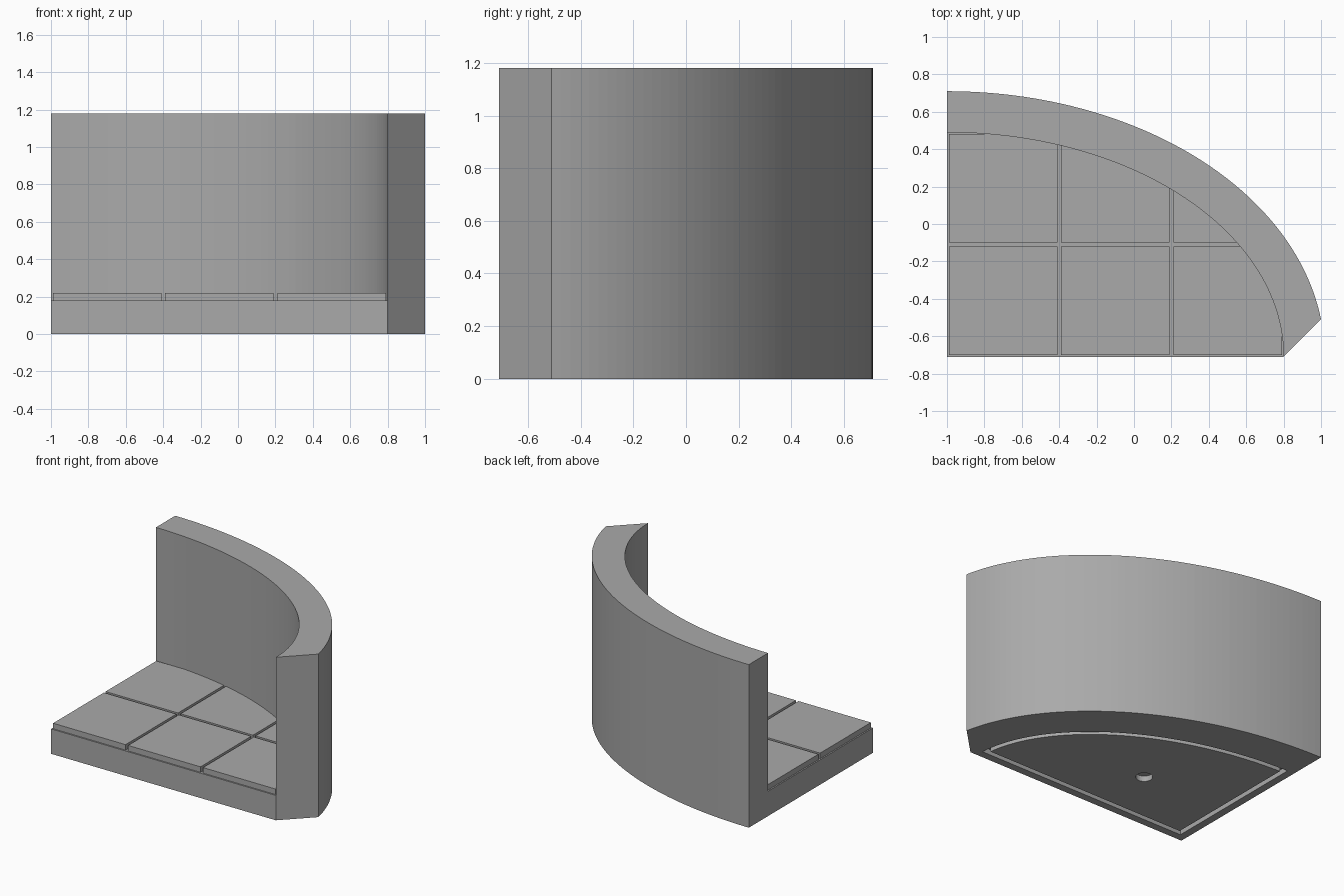
import bpy, bmesh
from math import sin, cos, asin, acos, pi, sqrt

if "Cube" in bpy.data.objects:
    bpy.data.objects.remove(bpy.data.objects["Cube"])

# Shared centre of the ellipses, at the front corner of the floor
CX, CY = -1.0, -0.71
IN_A, IN_B = 1.8, 1.2          # inner wall radii
OUT_A, OUT_B = 2.02, 1.42      # outer wall radii
FLOOR, TILE_TOP, TOP = 0.18, 0.22, 1.18
SEGMENTS = 56

grey = bpy.data.materials.new("stone grey")
grey.use_nodes = True
GREY = (0.4, 0.4, 0.4, 1)
grey.diffuse_color = GREY
grey.node_tree.nodes["Principled BSDF"].inputs["Base Color"].default_value = GREY


def arc(a, b, t0=0.0, t1=pi / 2, n=SEGMENTS):
    """Points on an ellipse, from the back round to the front."""
    ts = [t0 + (t1 - t0) * i / n for i in range(n + 1)]
    return [(CX + a * sin(t), CY + b * cos(t)) for t in ts]


def make_object(name, bm):
    bmesh.ops.recalc_face_normals(bm, faces=bm.faces)
    mesh = bpy.data.meshes.new(name)
    bm.to_mesh(mesh)
    bm.free()
    mesh.materials.append(grey)
    ob = bpy.data.objects.new(name, mesh)
    bpy.context.collection.objects.link(ob)
    return ob


def prism(name, outline, z0, z1):
    bm = bmesh.new()
    low, high = ([bm.verts.new((x, y, z)) for x, y in outline] for z in (z0, z1))
    bm.faces.new(low)
    bm.faces.new(high)
    for i in range(len(outline)):
        bm.faces.new((low[i - 1], low[i], high[i], high[i - 1]))
    return make_object(name, bm)


def ring(name, outer, inner, z0, z1):
    bm = bmesh.new()
    loops = [[bm.verts.new((x, y, z)) for x, y in pts]
             for pts, z in ((outer, z0), (outer, z1), (inner, z1), (inner, z0))]
    for k in range(4):
        a, b = loops[k - 1], loops[k]
        for i in range(len(a)):
            bm.faces.new((a[i - 1], a[i], b[i], b[i - 1]))
    return make_object(name, bm)


def cut(target, cutter):
    mod = target.modifiers.new("cut", 'BOOLEAN')
    mod.operation, mod.solver, mod.object = 'DIFFERENCE', 'EXACT', cutter
    bpy.context.view_layer.objects.active = target
    bpy.ops.object.modifier_apply(modifier=mod.name)
    bpy.data.objects.remove(cutter)


def inset_sector(d):
    """Floor outline moved inwards by d."""
    a, b = IN_A - d, IN_B - d
    return [(CX + d, CY + d)] + arc(a, b, asin(d / a), acos(d / b))


# Curved wall and floor slab in one body
outline = [(CX, CY)] + arc(OUT_A, OUT_B, 0, acos(0.2 / OUT_B)) + [(CX + IN_A, CY)]
body = prism("wall_and_base", outline, 0, TOP)

# Open room above the slab
room = [(CX - .1, CY - .1), (CX - .1, CY + IN_B)] + arc(IN_A, IN_B) + [(CX + IN_A, CY - .1)]
cut(body, prism("room_cutter", room, FLOOR, TOP + 1))

# Groove and round socket in the underside
cut(body, ring("groove_cutter", inset_sector(.055), inset_sector(.09), -.1, .04))
socket = [(-.28 + .056 * cos(k * pi / 16), -.23 + .056 * sin(k * pi / 16)) for k in range(32)]
cut(body, prism("socket_cutter", socket, -.1, .04))

# Square floor tiles, trimmed along the wall
CELL, GAP = 0.6, 0.01
A, B = IN_A + .008, IN_B + .008      # tile edges tuck just into the wall


def edge_y(x):
    return CY + B * sqrt(max(0, 1 - ((x - CX) / A) ** 2))


def edge_x(y):
    return CX + A * sqrt(max(0, 1 - ((y - CY) / B) ** 2))


for row in range(2):
    for col in range(3):
        x0, y0 = CX + col * CELL + GAP, CY + row * CELL + GAP
        x1, y1 = x0 + CELL - 2 * GAP, y0 + CELL - 2 * GAP
        x1 = min(x1, edge_x(y0))
        xs = {x0, x1}
        xs.update(x for x, _ in arc(A, B) if x0 < x < x1)
        if x0 < edge_x(y1) < x1:
            xs.add(edge_x(y1))
        back = [(x, min(y1, edge_y(x))) for x in sorted(xs)]
        if back[-1][1] > y0 + .001:
            back.append((x1, y0))
        prism(f"floor_tile_{row + 1}_{col + 1}", [(x0, y0)] + back, FLOOR, TILE_TOP)
